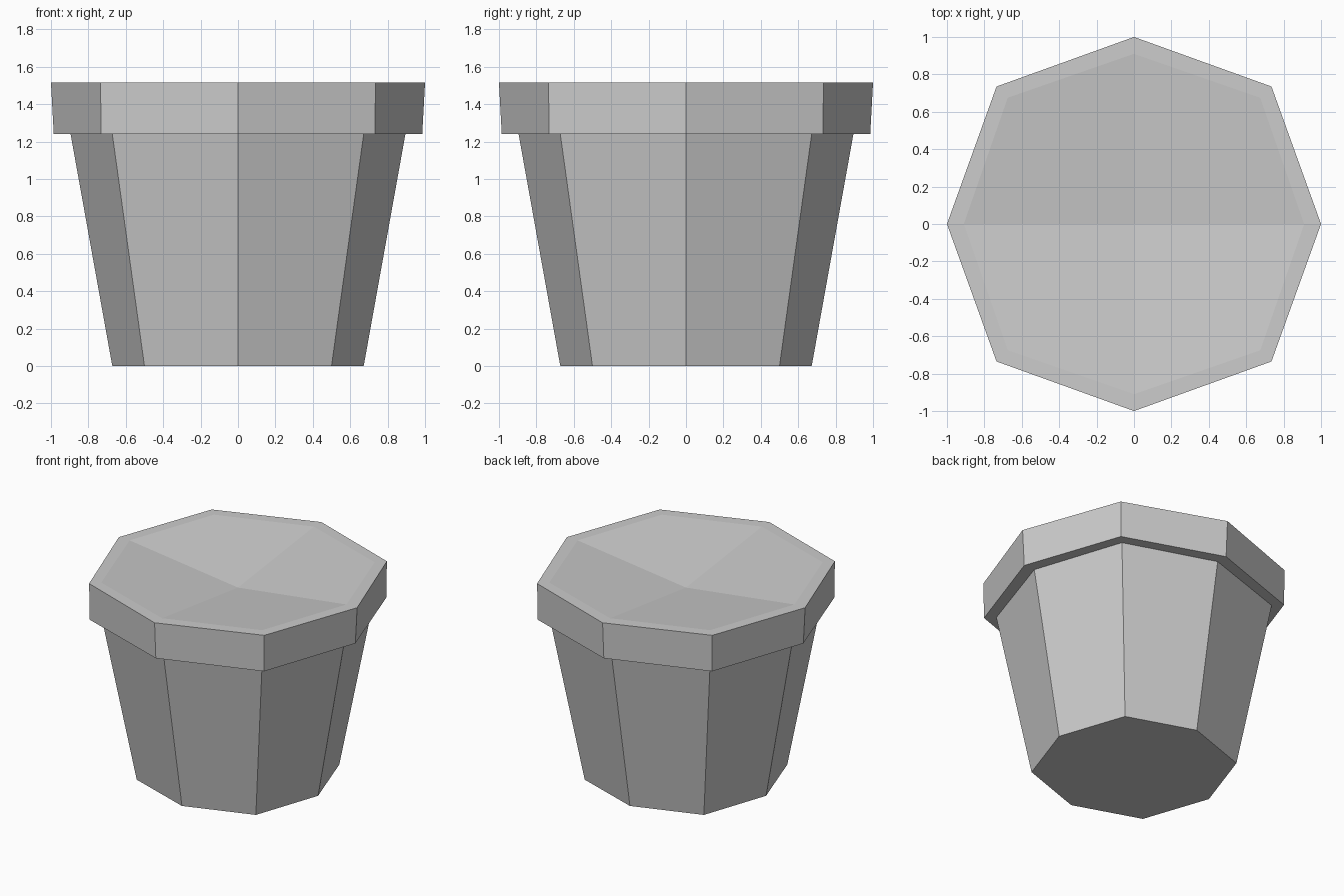
import bpy
import bmesh
from math import sin, cos, pi

cube = bpy.data.objects.get("Cube")
if cube:
    bpy.data.objects.remove(cube, do_unlink=True)

grey = bpy.data.materials.new("light_grey")
grey.use_nodes = True
GREY = (0.604, 0.604, 0.604, 1)
grey.diffuse_color = GREY
grey.node_tree.nodes["Principled BSDF"].inputs["Base Color"].default_value = GREY


def add_ring(bm, axis, diag, z):
    """Eight corners: even ones on the axes, odd ones on the diagonals."""
    corners = []
    for i in range(8):
        a = i * pi / 4
        r = diag * 2 ** 0.5 if i % 2 else axis
        corners.append(bm.verts.new((r * cos(a), r * sin(a), z)))
    return corners


def bridge(bm, low, high):
    for i in range(8):
        j = (i + 1) % 8
        bm.faces.new((low[i], low[j], high[j], high[i]))


def finish(bm, name):
    mesh = bpy.data.meshes.new(name)
    bm.to_mesh(mesh)
    bm.free()
    mesh.materials.append(grey)
    obj = bpy.data.objects.new(name, mesh)
    bpy.context.collection.objects.link(obj)


# Tapered body with a closed base
bm = bmesh.new()
base = add_ring(bm, 0.672, 0.50, 0)
neck = add_ring(bm, 0.895, 0.672, 1.24)
bridge(bm, base, neck)
bm.faces.new(base[::-1])
finish(bm, "pot_body")

# Overhanging rim: underside, outer band and flat lip
bm = bmesh.new()
profile = [(0.895, 0.672, 1.24), (0.985, 0.732, 1.24),
           (1.0, 0.735, 1.515), (0.91, 0.675, 1.515)]
rings = [add_ring(bm, *p) for p in profile]
for low, high in zip(rings, rings[1:]):
    bridge(bm, low, high)
finish(bm, "pot_rim")

# Shallow four-panel dish of soil sinking to the middle
bm = bmesh.new()
edge = add_ring(bm, 0.91, 0.675, 1.515)
middle = bm.verts.new((0, 0, 1.40))
for i in range(0, 8, 2):
    bm.faces.new((middle, edge[i], edge[i + 1], edge[(i + 2) % 8]))
finish(bm, "soil")
